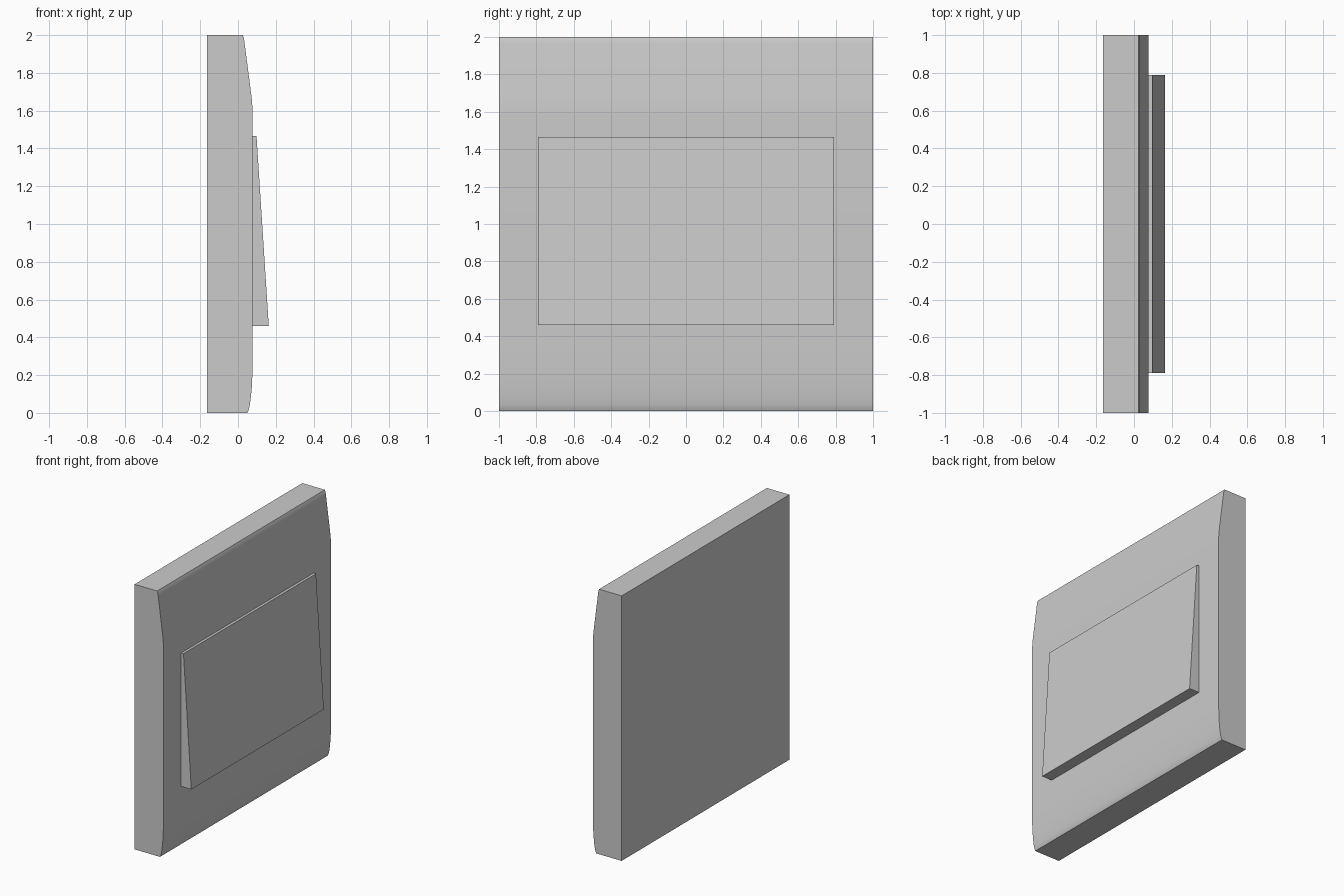
import bpy, bmesh

if "Cube" in bpy.data.objects:
    bpy.data.objects.remove(bpy.data.objects["Cube"])


def extrude_profile(name, profile, half_width):
    """Extrude an x-z profile symmetrically along y."""
    bm = bmesh.new()
    face = bm.faces.new([bm.verts.new((x, -half_width, z)) for x, z in profile])
    bm.faces.ensure_lookup_table()
    n = len(profile)
    front = list(face.verts)
    back = [bm.verts.new((x, half_width, z)) for x, z in profile]
    bm.faces.new(back[::-1])
    for i in range(n):
        j = (i + 1) % n
        bm.faces.new((front[i], back[i], back[j], front[j]))
    bmesh.ops.recalc_face_normals(bm, faces=bm.faces)
    mesh = bpy.data.meshes.new(name)
    bm.to_mesh(mesh)
    bm.free()
    obj = bpy.data.objects.new(name, mesh)
    bpy.context.collection.objects.link(obj)
    return obj


# Wall plate: flat back, softly curved front at top and bottom
plate = extrude_profile("wall_plate", [
    (-0.163, 2), (-0.163, 0), (0.049, 0), (0.056, 0.015), (0.061, 0.035),
    (0.067, 0.075), (0.073, 0.135), (0.076, 0.2), (0.078, 0.27), (0.078, 1.57),
    (0.077, 1.61), (0.072, 1.67), (0.034, 1.965), (0.031, 1.985), (0.025, 2)], 1.0)

# Tilted rocker button, slightly sunk into the plate
rocker = extrude_profile("rocker_button", [
    (0.07, 0.459), (0.163, 0.459), (0.098, 1.466), (0.07, 1.466)], 0.79)

# Smooth the plate curve, keeping real corners sharp
bpy.context.view_layer.objects.active = plate
plate.select_set(True)
bpy.ops.object.shade_smooth_by_angle(angle=0.5)
